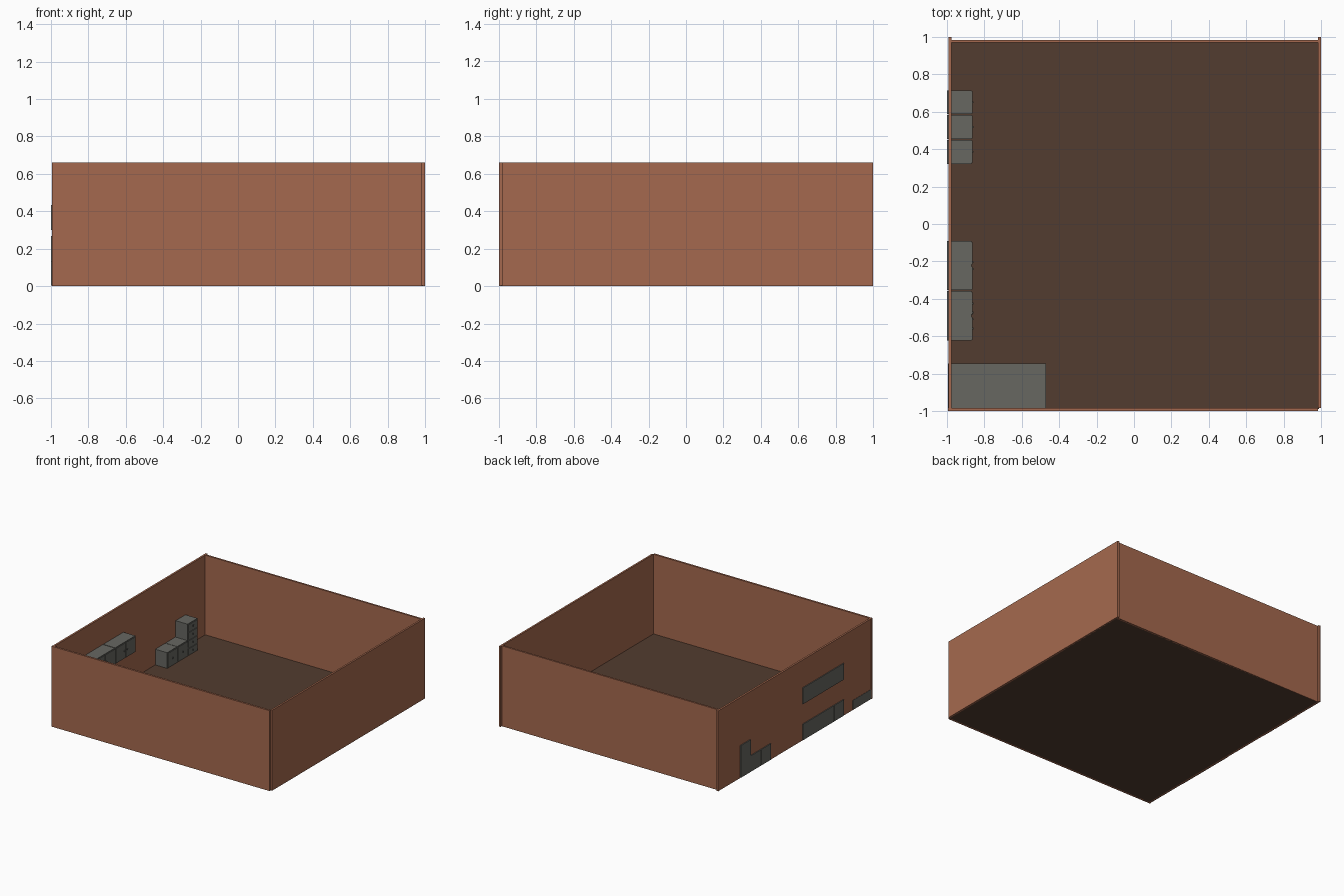
import bpy

if "Cube" in bpy.data.objects:
    bpy.data.objects.remove(bpy.data.objects["Cube"])


def material(name, rgb):
    m = bpy.data.materials.new(name)
    m.diffuse_color = (*rgb, 1)
    m.use_nodes = True
    m.node_tree.nodes["Principled BSDF"].inputs["Base Color"].default_value = m.diffuse_color
    return m


TERRACOTTA = material("terracotta_wall", (0.376, 0.141, 0.077))
BROWN = material("dark_brown_floor", (0.085, 0.046, 0.029))
GREY = material("cabinet_grey", (0.135, 0.135, 0.120))


def box(name, x, y, z, mat):
    """Box from (min, max) ranges on each axis."""
    bpy.ops.mesh.primitive_cube_add(size=1)
    o = bpy.context.object
    o.name = name
    o.location = [(r[0] + r[1]) / 2 for r in (x, y, z)]
    o.scale = [r[1] - r[0] for r in (x, y, z)]
    bpy.ops.object.transform_apply(location=True, rotation=True, scale=True)
    o.data.materials.append(mat)
    return o


# Room shell
H = 0.66
box("floor", (-0.99, 0.99), (-0.99, 0.98), (0, 0.006), BROWN)
box("front_wall", (-0.995, 0.985), (-1.0, -0.984), (0, H), TERRACOTTA)
box("back_wall", (-0.985, 0.985), (0.97, 0.985), (0, H), TERRACOTTA)
box("left_wall", (-0.993, -0.977), (-0.984, 1.0), (0, H), TERRACOTTA)
box("right_wall", (0.984, 0.999), (-0.984, 1.0), (0, H), TERRACOTTA)

FRONT = -0.869  # cabinet carcass front


def cabinet(name, y0, y1, z0, z1, rows=1, cols=1):
    """Carcass with a grid of thin fronts, each with a small knob."""
    g = 0.002
    box(name, (-1.0, FRONT), (y0 + g, y1 - g), (z0, z1), GREY)
    dy, dz = (y1 - y0) / cols, (z1 - z0) / rows
    for c in range(cols):
        for r in range(rows):
            a, b = y0 + c * dy + 0.006, y0 + (c + 1) * dy - 0.006
            d, e = z0 + r * dz + 0.006, z0 + (r + 1) * dz - 0.006
            box(name + "_door", (FRONT, FRONT + 0.005), (a, b), (d, e), GREY)
            # Drawers get a centred knob, paired doors a knob near the seam
            k = (a + b) / 2 if cols == 1 else (b - 0.012 if c == 0 else a + 0.012)
            m = (d + e) / 2
            box(name + "_knob", (FRONT + 0.005, FRONT + 0.011),
                (k - 0.005, k + 0.005), (m - 0.005, m + 0.005), GREY)


# Back group: two low units and one tall unit
cabinet("low_cabinet", 0.32, 0.452, 0.004, 0.135)
cabinet("low_cabinet", 0.452, 0.585, 0.004, 0.135)
cabinet("tall_drawers", 0.585, 0.717, 0.004, 0.135, rows=2)
cabinet("tall_drawers_top", 0.585, 0.717, 0.135, 0.268, rows=2)

# Front group: base units with wall units above
cabinet("base_cabinet", -0.355, -0.09, 0.004, 0.135, cols=2)
cabinet("base_drawers", -0.492, -0.357, 0.004, 0.135, rows=2)
cabinet("base_cabinet_end", -0.625, -0.494, 0.004, 0.135)
cabinet("wall_cabinet", -0.355, -0.09, 0.30, 0.433, cols=2)
cabinet("wall_cabinet", -0.625, -0.357, 0.30, 0.433, cols=2)

# Low platform in the front left corner
box("low_platform", (-0.995, -0.47), (-0.99, -0.745), (0.004, 0.08), GREY)
